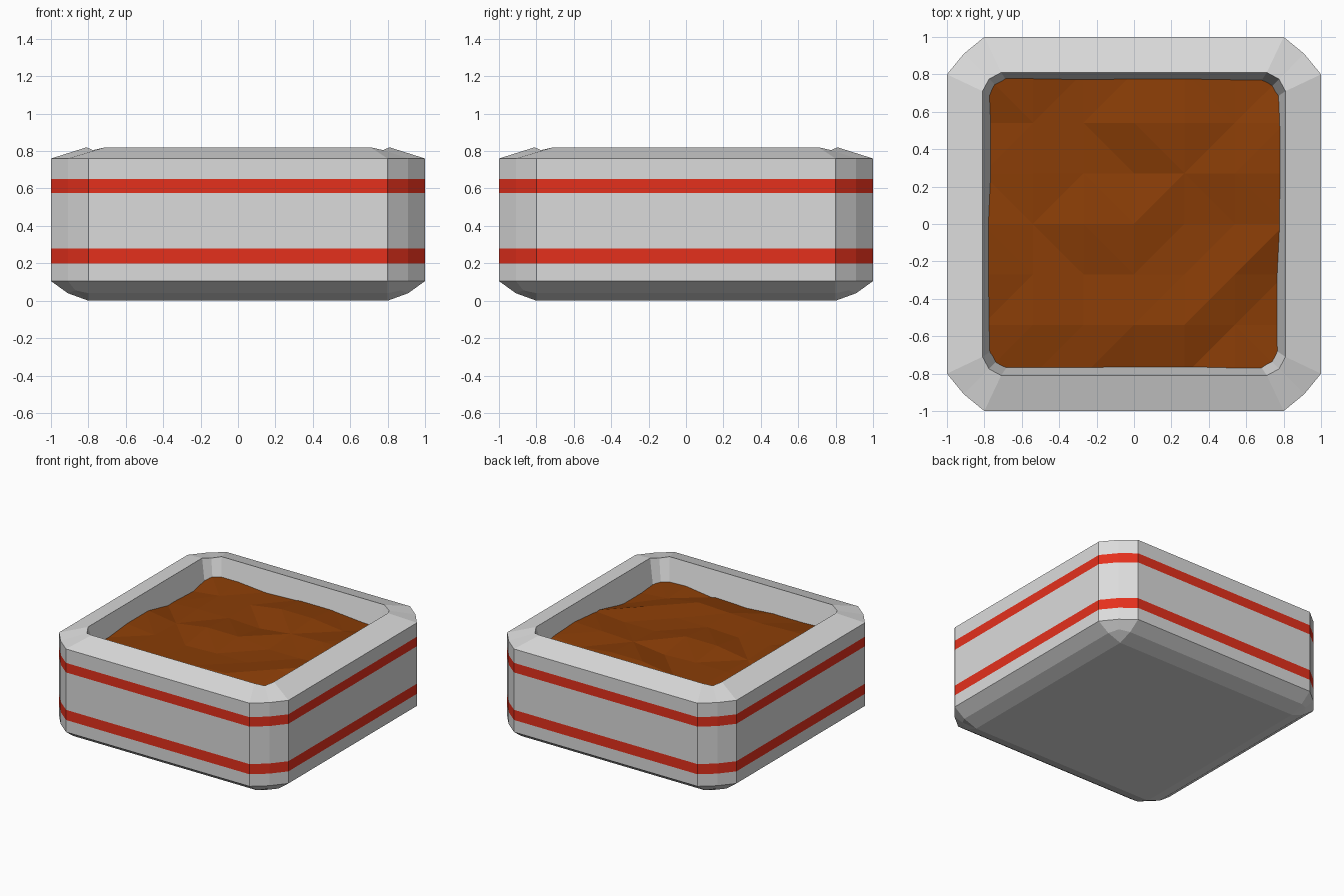
import bpy
import bmesh
from mathutils import Vector, Matrix

cube = bpy.data.objects.get("Cube")
if cube:
    bpy.data.objects.remove(cube, do_unlink=True)


def make_material(name, rgb):
    mat = bpy.data.materials.new(name)
    mat.use_nodes = True
    mat.diffuse_color = (*rgb, 1)
    bsdf = next(n for n in mat.node_tree.nodes if n.type == "BSDF_PRINCIPLED")
    bsdf.inputs["Base Color"].default_value = (*rgb, 1)
    bsdf.inputs["Roughness"].default_value = 0.8
    return mat


def finish(bm, name, materials):
    mesh = bpy.data.meshes.new(name)
    bm.to_mesh(mesh)
    bm.free()
    for mat in materials:
        mesh.materials.append(mat)
    obj = bpy.data.objects.new(name, mesh)
    bpy.context.collection.objects.link(obj)
    return obj


def corner_ring(bm, side, straight, diagonal, z, corner_z):
    """Square ring whose four corners are each cut in two facets."""
    verts = []
    for quarter in range(4):
        turn = Matrix.Rotation(quarter * 1.5707963, 3, "Z")
        for point in ((side, straight, z), (diagonal, diagonal, corner_z), (straight, side, z)):
            verts.append(bm.verts.new(turn @ Vector(point)))
    return verts


grey = make_material("stone grey", (0.71, 0.71, 0.71))
red = make_material("stripe red", (0.78, 0.03, 0.012))
brown = make_material("soil brown", (0.255, 0.047, 0.002))

# Planter box: underside, bevel, striped walls, sloped rim and tapered inside
stripes = [(0.20, 0.28), (0.575, 0.65)]
levels = [0.105] + [z for band in stripes for z in band] + [0.76]

bm = bmesh.new()
rings = [corner_ring(bm, 0.8, 0.8, 0.8, 0, 0),
         corner_ring(bm, 0.91, 0.8, 0.87, 0.04, 0.055)]
rings += [corner_ring(bm, 1, 0.8, 0.91, z, z) for z in levels]
rings += [corner_ring(bm, 0.81, 0.71, 0.775, 0.82, 0.805),
          corner_ring(bm, 0.735, 0.66, 0.705, 0.5, 0.5)]

bm.faces.new(reversed(rings[0]))
bm.faces.new(rings[-1])
for low, high in zip(rings, rings[1:]):
    for i in range(len(low)):
        j = (i + 1) % len(low)
        bm.faces.new((low[i], low[j], high[j], high[i]))
bmesh.ops.remove_doubles(bm, verts=bm.verts, dist=0.0005)
bmesh.ops.recalc_face_normals(bm, faces=bm.faces)

# Stripes follow the height of the upright wall faces
for face in bm.faces:
    z = face.calc_center_median().z
    upright = abs(face.normal.z) < 0.01
    face.material_index = int(upright and any(a < z < b for a, b in stripes))
finish(bm, "planter_box", [grey, red])

# Soil: coarse faceted mounds, heights in hundredths from front to back
heights = [
    (64, 63, 63, 61, 62, 65, 64),
    (67, 67, 66, 67, 68, 64, 62),
    (69, 66, 65, 66, 66, 68, 62),
    (69, 65, 69, 69, 66, 66, 68),
    (64, 66, 66, 65, 68, 69, 70),
    (63, 66, 66, 70, 70, 67, 69),
    (68, 68, 66, 67, 67, 65, 64),
]
step = 0.27
bm = bmesh.new()
grid = [[bm.verts.new(((c - 3) * step, (r - 3) * step, h / 100))
         for c, h in enumerate(row)] for r, row in enumerate(heights)]
for r in range(6):
    for c in range(6):
        a, b = grid[r][c], grid[r][c + 1]
        d, e = grid[r + 1][c], grid[r + 1][c + 1]
        # Split each cell along its flatter diagonal
        if abs(a.co.z - e.co.z) <= abs(b.co.z - d.co.z):
            bm.faces.new((a, b, e))
            bm.faces.new((a, e, d))
        else:
            bm.faces.new((a, b, d))
            bm.faces.new((b, e, d))

# Trim the soil's square corners so they stay inside the walls
for sx in (-1, 1):
    for sy in (-1, 1):
        bmesh.ops.bisect_plane(bm, geom=bm.verts[:] + bm.edges[:] + bm.faces[:],
                               plane_co=(sx * 0.78, sy * 0.78, 0),
                               plane_no=(sx, sy, 0), clear_outer=True)
finish(bm, "soil", [brown])
